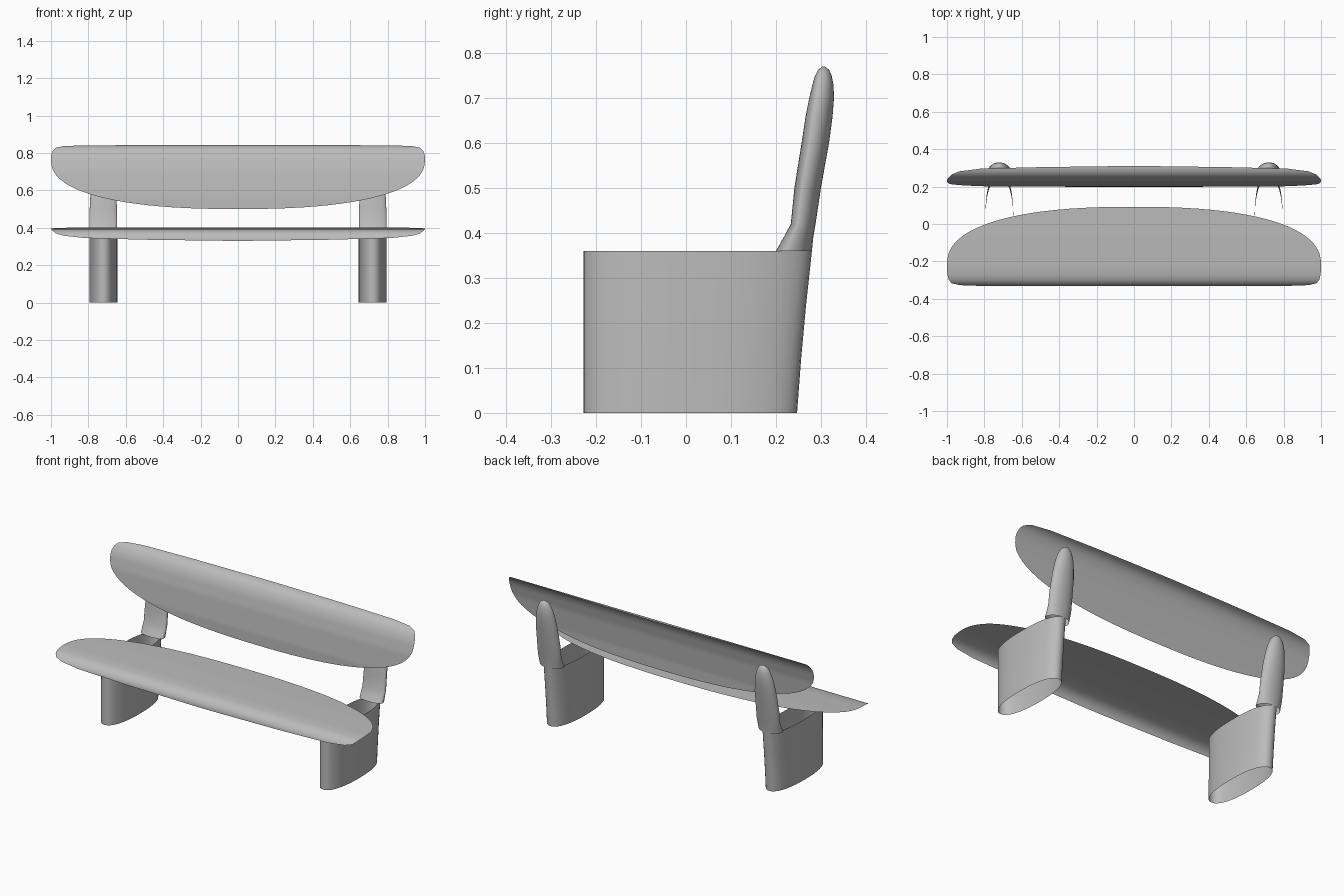
import bpy, bmesh, math

cube = bpy.data.objects.get("Cube")
if cube:
    bpy.data.objects.remove(cube)

grey = bpy.data.materials.new("plain_grey")
grey.use_nodes = True
grey.diffuse_color = (0.5, 0.5, 0.5, 1)
bsdf = next(n for n in grey.node_tree.nodes if n.type == 'BSDF_PRINCIPLED')
bsdf.inputs["Base Color"].default_value = (0.5, 0.5, 0.5, 1)


def loft(name, rows, closed=False, cap_end=False):
    """Skin consecutive rows of points."""
    bm = bmesh.new()
    rings = [[bm.verts.new(p) for p in row] for row in rows]
    n = len(rings[0])
    for a, b in zip(rings, rings[1:]):
        for i in range(n if closed else n - 1):
            j = (i + 1) % n
            bm.faces.new((a[i], a[j], b[j], b[i]))
    if cap_end:
        bm.faces.new(rings[-1])
    bmesh.ops.recalc_face_normals(bm, faces=bm.faces)
    mesh = bpy.data.meshes.new(name)
    bm.to_mesh(mesh)
    bm.free()
    mesh.materials.append(grey)
    obj = bpy.data.objects.new(name, mesh)
    bpy.context.collection.objects.link(obj)
    for other in bpy.context.selected_objects:
        other.select_set(False)
    obj.select_set(True)
    bpy.context.view_layer.objects.active = obj
    bpy.ops.object.shade_smooth_by_angle(angle=math.radians(50))
    return obj


def lerp_table(table, t):
    """Interpolate a row of values by its first entry."""
    for a, b in zip(table, table[1:]):
        if t <= b[0]:
            k = (t - a[0]) / (b[0] - a[0])
            return [u + (v - u) * k for u, v in zip(a[1:], b[1:])]
    return list(table[-1][1:])


def panel(name, lip, body):
    """Thin curved sheet: rolled lip (y, z, half width), then a rounded tail.
    body maps 0..1 to a (y, z) point."""
    sections = list(lip)
    steps = 24
    for i in range(steps + 1):
        t = math.sin(i / steps * math.pi / 2)
        width = max(1 - t ** 2.4, 0) ** (1 / 2.4)
        sections.append((*body(t), max(width, 0.01)))
    cols = 32
    rows = [[(w * math.sin((c / cols - 0.5) * math.pi), y, z)
             for c in range(cols + 1)] for y, z, w in sections]
    return loft(name, rows)


# Seat: flat sheet with a rolled front lip
panel("seat",
      [(-.332, .33, .05), (-.332, .336, .5), (-.331, .345, .82),
       (-.327, .357, .93), (-.317, .37, .975), (-.3, .383, .99), (-.27, .391, .998)],
      lambda t: (-.22 + .312 * t, .395 + .005 * min(1, 2 * t)))

# Backrest: upright sheet with its top edge rolled backwards
back_curve = [(0, .23, .77), (.25, .214, .7), (.75, .2, .567), (1, .199, .5)]
panel("backrest",
      [(.31, .842, .05), (.304, .842, .5), (.296, .84, .82),
       (.282, .837, .93), (.265, .827, .975), (.25, .811, .99), (.239, .79, .998)],
      lambda t: lerp_table(back_curve, t))


def oval(x, front, back, half, z, power, widest=0.5, n=40):
    """Horizontal oval ring; widest places its broadest point front to back."""
    mid = front + (back - front) * widest
    ring = []
    for i in range(n):
        a = 2 * math.pi * i / n
        c, s = math.cos(a), math.sin(a)
        depth = (back - mid) if s > 0 else (mid - front)
        ring.append((x + half * math.copysign(abs(c) ** (2 / power), c),
                     mid + depth * math.copysign(abs(s) ** (2 / power), s), z))
    return ring


# Leg stations: height, back edge
leg_back = [(0, .247), (.12, .256), (.24, .267), (.36, .28)]
# Upright stations: height, front edge, back edge, half width
upright = [(.36, .2, .28, .074), (.39, .217, .283, .074), (.42, .233, .288, .074),
           (.5, .241, .3, .073), (.6, .257, .318, .068), (.66, .266, .326, .06),
           (.7, .274, .329, .052), (.73, .281, .328, .042), (.75, .287, .324, .032),
           (.763, .294, .318, .02), (.77, .303, .309, .006)]

for side, x in (("left", .72), ("right", -.72)):
    # Open oval tube under the seat
    loft(side + "_leg", [oval(x, -.228, yb, .075, z, 2.3) for z, yb in leg_back], True)
    # Tapered round-topped post behind the backrest
    loft(side + "_upright",
         [oval(x, yf, yb, hw, z, 2.1, 0.3) for z, yf, yb, hw in upright], True, True)
